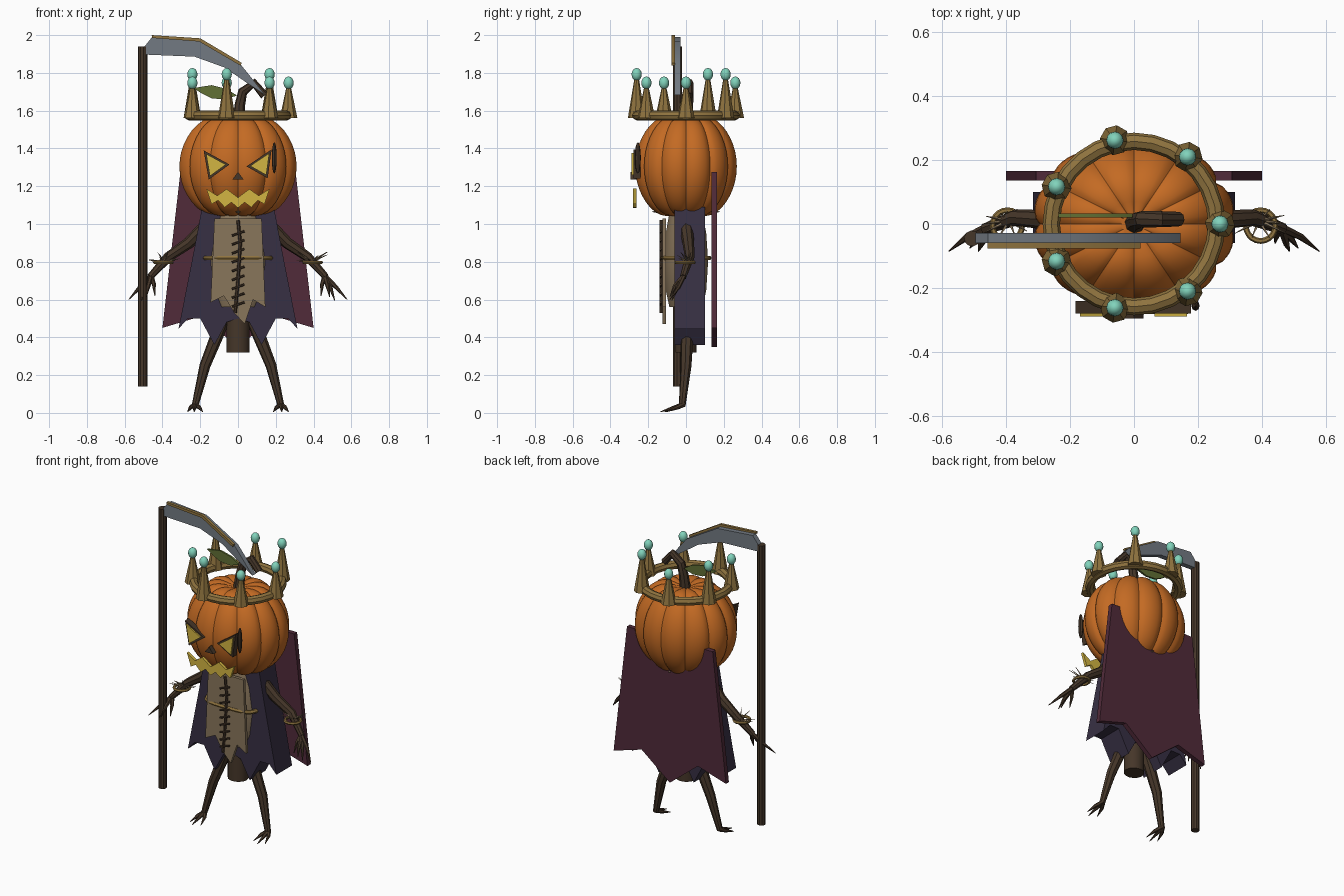
import bpy, bmesh, math, random
from mathutils import Vector

if "Cube" in bpy.data.objects:
    bpy.data.objects.remove(bpy.data.objects["Cube"])

random.seed(4)


def material(name, *rgb):
    m = bpy.data.materials.new(name)
    m.diffuse_color = (*rgb, 1)
    m.use_nodes = True
    m.node_tree.nodes["Principled BSDF"].inputs["Base Color"].default_value = m.diffuse_color
    return m


ORANGE = material("pumpkin orange", .55, .145, .017)
INDIGO = material("dark indigo cloth", .038, .029, .056)
PLUM = material("plum cloth", .082, .024, .042)
TAN = material("burlap tan", .25, .18, .105)
BRASS = material("old brass", .28, .175, .05)
GLOW = material("glowing yellow", .65, .46, .055)
TEAL = material("teal gem", .22, .65, .5)
STEEL = material("grey steel", .17, .195, .225)
WOOD = material("dark wood", .06, .037, .022)
LEAF = material("leaf green", .12, .16, .035)


def finish(name, bm, mat):
    bmesh.ops.recalc_face_normals(bm, faces=bm.faces[:])
    me = bpy.data.meshes.new(name)
    bm.to_mesh(me)
    bm.free()
    me.materials.append(mat)
    ob = bpy.data.objects.new(name, me)
    bpy.context.collection.objects.link(ob)
    return ob


def loft(name, rings, mat, closed=False):
    """Skin a list of rings of points."""
    bm = bmesh.new()
    vs = [[bm.verts.new(p) for p in ring] for ring in rings]
    n = len(vs[0])
    pairs = list(zip(vs, vs[1:])) + ([(vs[-1], vs[0])] if closed else [])
    for a, b in pairs:
        for i in range(n):
            j = (i + 1) % n
            bm.faces.new((a[i], a[j], b[j], b[i]))
    if not closed:
        bm.faces.new(vs[0])
        bm.faces.new(vs[-1])
    return finish(name, bm, mat)


def tube(name, pts, radii, mat, sides=8, closed=False):
    pts = [Vector(p) for p in pts]
    n = len(pts)
    if not isinstance(radii, (list, tuple)):
        radii = [radii] * n
    rings = []
    ref = Vector((0.13, 1, 0.07)) if not closed else Vector((0, 0, 1))
    for k, p in enumerate(pts):
        a = pts[(k - 1) % n] if closed or k else p
        b = pts[(k + 1) % n] if closed or k < n - 1 else p
        t = (b - a).normalized()
        u = t.cross(ref).normalized()
        if u.length < .5:
            u = t.orthogonal().normalized()
        v = t.cross(u)
        rings.append([p + radii[k] * (math.cos(q) * u + math.sin(q) * v)
                      for q in (2 * math.pi * i / sides for i in range(sides))])
    return loft(name, rings, mat, closed)


def plate(name, xz, y0, y1, mat):
    """Extrude an outline in the front plane from y0 to y1."""
    return loft(name, [[(x, y, z) for x, z in xz] for y in (y0, y1)], mat)


def mirrored(half):
    """Complete a left-right symmetric outline from its right half, top to bottom."""
    return half + [(-x, z) for x, z in reversed(half) if abs(x) > 1e-6]


def ball(name, loc, scale, mat, seg=12):
    bm = bmesh.new()
    bmesh.ops.create_uvsphere(bm, u_segments=seg, v_segments=8, radius=1)
    for v in bm.verts:
        v.co = Vector(loc) + Vector(a * b for a, b in zip(v.co, scale))
    return finish(name, bm, mat)


def oval(rx, ry, z, n, power=1.0):
    f = lambda c: math.copysign(abs(c) ** power, c)
    return [(rx * f(math.cos(2 * math.pi * i / n)),
             ry * f(math.sin(2 * math.pi * i / n)), z) for i in range(n)]


# Ribbed pumpkin head with dimpled poles
rings = []
for k in range(1, 24):
    t = math.pi * k / 24
    s, c = math.sin(t), math.cos(t)
    ring = []
    for i in range(96):
        a = 2 * math.pi * i / 96
        rib = 1 - .07 * (1 - abs(math.sin(6 * a)) ** .6)
        z = 1.305 + .31 * c * (1 - .2 * math.exp(-(s / .4) ** 2)) * (.4 * rib + .6)
        ring.append((.317 * s * rib * math.cos(a), .275 * s * rib * math.sin(a), z))
    rings.append(ring)
loft("pumpkin_head", rings, ORANGE)
tube("pumpkin_stem", [(0, 0, 1.5), (.01, .01, 1.63), (.025, .015, 1.7),
                      (.085, .015, 1.745), (.14, .015, 1.68)],
     [.035, .028, .026, .025, .023], WOOD)
plate("leaf", [(-.235, 1.72), (-.14, 1.735), (-.06, 1.715), (-.005, 1.68),
               (-.07, 1.66), (-.14, 1.665), (-.19, 1.69)], .02, .032, LEAF)
ball("neck_knot", (0, 0, 1.065), (.028, .18, .012), TAN)

# Carved face
left_eye = [(-.182, 1.39), (-.045, 1.315), (-.155, 1.235)]
right_eye = [(.178, 1.395), (.045, 1.305), (.157, 1.242)]
for side, tri in (("left", left_eye), ("right", right_eye)):
    cx = sum(p[0] for p in tri) / 3
    cz = sum(p[1] for p in tri) / 3
    plate(side + "_eye_rim", tri, -.279, -.24, WOOD)
    plate(side + "_eye_glow", [(cx + (x - cx) * .76, cz + (z - cz) * .76) for x, z in tri],
          -.288, -.279, GLOW)
ball("brow_knot", (.192, -.255, 1.35), (.013, .016, .083), WOOD, 8)
plate("nose", [(0, 1.275), (-.03, 1.235), (.03, 1.235)], -.295, -.265, WOOD)
mouth = mirrored([(0, 1.14), (.06, 1.185), (.11, 1.15), (.168, 1.187), (.14, 1.105),
                  (.105, 1.125), (.07, 1.088), (.035, 1.115), (0, 1.085)])
plate("mouth", mouth, -.28, -.262, GLOW)

# Crown: ring, seven spikes and gems of alternating height
tube("crown_ring", oval(.258, .258, 1.575, 28), .027, BRASS, 8, True)
for i in range(7):
    a = 2 * math.pi * i / 7
    x, y = .268 * math.cos(a), .268 * math.sin(a)
    top = 1.77 if i % 2 else 1.725
    tube("crown_spike", [(x, y, 1.56), (x, y, top)], [.047, .012], BRASS, 8)
    ball("crown_gem", (x, y, top + .022), (.027, .027, .034), TEAL)

# Flat ragged cape behind
plate("cape", mirrored([(.305, 1.275), (.4, .45), (.2, .51), (0, .35)]),
      .135, .165, PLUM)

# Thick ragged robe, one panel each side
for s in (-1, 1):
    plate("robe_panel", [(s * x, z) for x, z in
          [(0, 1.09), (.19, 1.09), (.235, .85), (.315, .445), (.265, .5),
           (.2, .5), (.125, .36), (.06, .48), (0, .5)]], -.06, .1, INDIGO)

# Burlap torso, ragged apron and rope belt
loft("torso", [oval(rx, ry, z, 14) for rx, ry, z in
               [(.12, .09, .56), (.155, .11, .65), (.17, .12, .8),
                (.15, .11, .95), (.12, .09, 1.06)]], TAN)
plate("apron", [(-.125, 1.03), (.125, 1.03), (.135, .8), (.145, .56), (.08, .6),
                (.035, .47), (-.02, .53), (-.075, .62), (-.145, .585), (-.135, .8)],
      -.125, -.105, TAN)
tube("belt", oval(.175, .122, .82, 32, .5), .013, BRASS, 6, True)

# Stitched seam
tube("seam", [(0, -.132, 1.02), (.012, -.132, .9), (0, -.132, .7), (-.015, -.132, .53)],
     .009, WOOD, 6)
for i in range(9):
    z = .95 - .047 * i
    tube("stitch", [(-.032, -.136, z - .012), (.034, -.136, z + .012)], .006, WOOD, 6)

# Wooden body post
loft("body_post", [oval(.062, .058, z, 14) for z in (.32, .8)], WOOD)

for s in (-1, 1):
    def P(*pts):
        return [(s * x, y, z) for x, y, z in pts]

    # Legs and clawed toes
    tube("leg", P((.075, .005, .5), (.115, .005, .4), (.175, 0, .25), (.227, -.02, .04)),
         [.036, .034, .029, .018], WOOD)
    for dx, dy in ((-.04, -.1), (.005, -.125), (.04, -.095)):
        tube("toe", P((.227, -.01, .045), (.227 + dx * .6, dy * .5, .028),
                      (.227 + dx, dy - .01, .006)), [.014, .011, .002], WOOD, 6)
    # Arms and twig fingers
    tube("arm", P((.16, 0, 1.0), (.26, .012, .9), (.37, .02, .825), (.465, -.015, .72)),
         [.036, .031, .026, .018], WOOD)
    for mid, tip in (((.52, -.04, .665), (.578, -.085, .6)),
                     ((.49, -.045, .665), (.512, -.075, .595)),
                     ((.475, -.06, .67), (.485, -.085, .615)),
                     ((.445, -.035, .68), (.44, -.06, .62))):
        tube("finger", P((.46, -.012, .725), mid, tip), [.014, .011, .002], WOOD, 6)
    # Cuff with straw tufts
    tube("cuff", [(s * .395 + x, y - .005, z) for x, y, z in oval(.046, .048, .797, 20)],
         .009, BRASS, 6, True)
    for i in range(10):
        a = 2 * math.pi * i / 10
        r = random.uniform(.07, .1)
        tube("straw", P((.39, .01, .8), (.395 + r * math.cos(a), .5 * r * math.sin(a),
                                        .81 + random.uniform(-.01, .05))),
             [.007, .001], TAN, 4)

# Scythe: pole, curved blade and brass spine
tube("scythe_pole", [(-.505, -.045, .14), (-.505, -.045, 1.94)], .025, WOOD, 10)
plate("scythe_blade", [(-.495, 1.94), (-.455, 1.99), (-.203, 1.968), (.018, 1.84),
                       (.145, 1.682), (.06, 1.738), (-.07, 1.828), (-.23, 1.886),
                       (-.495, 1.897)], -.06, -.028, STEEL)
plate("blade_spine", [(-.457, 2.0), (-.2, 1.983), (.02, 1.853), (.014, 1.838),
                      (-.205, 1.966), (-.455, 1.985)], -.076, -.058, BRASS)

# Smooth only gentle edges
bpy.ops.object.select_all(action='SELECT')
bpy.context.view_layer.objects.active = bpy.context.collection.objects[0]
bpy.ops.object.shade_smooth_by_angle(angle=math.radians(32))
